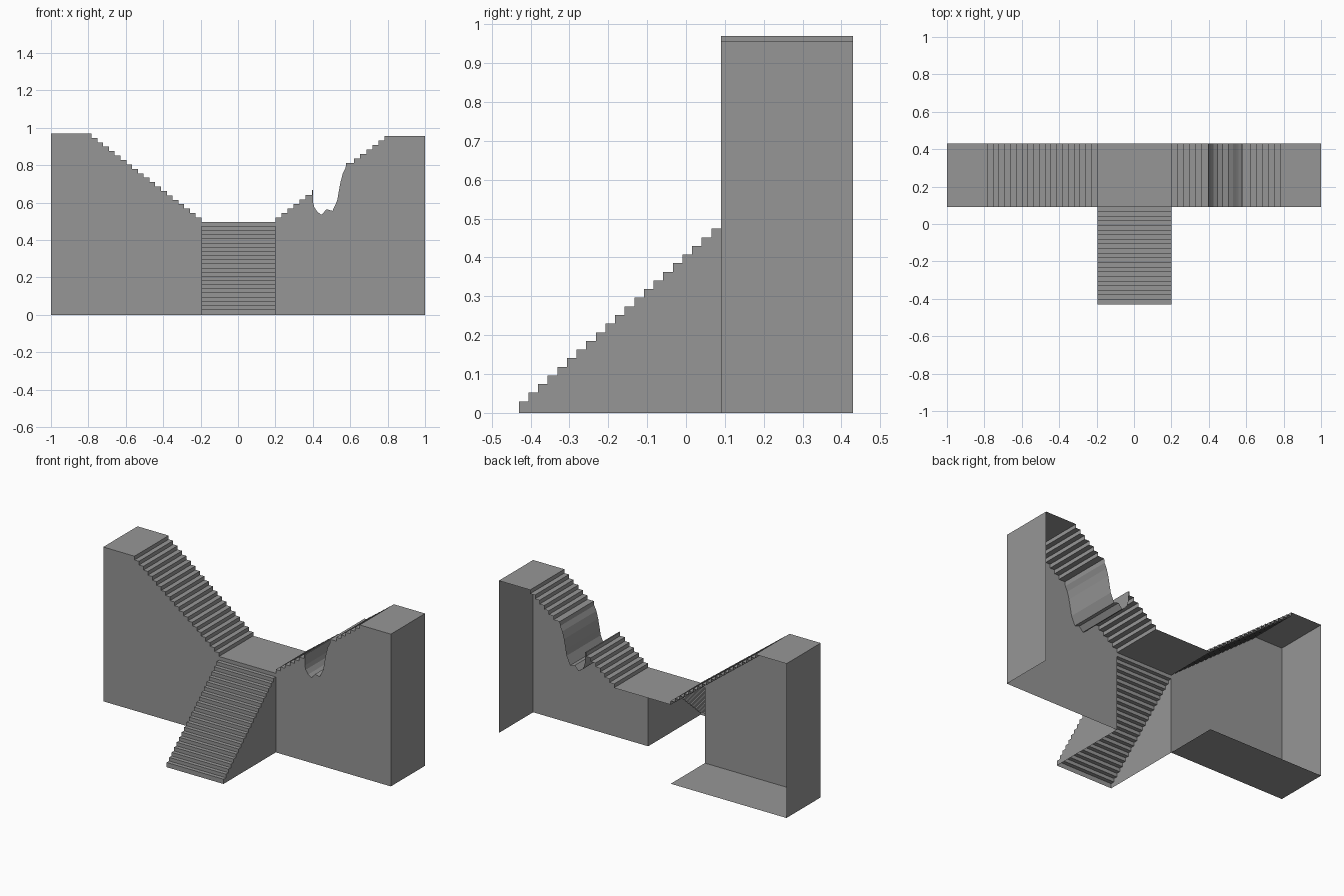
import bpy
from mathutils import Vector

cube = bpy.data.objects.get("Cube")
if cube:
    bpy.data.objects.remove(cube, do_unlink=True)

stone = bpy.data.materials.new("grey_stone")
stone.use_nodes = True
GREY = (0.305, 0.305, 0.305, 1)
stone.diffuse_color = GREY
stone.node_tree.nodes["Principled BSDF"].inputs["Base Color"].default_value = GREY

FRONT, BACK = 0.09, 0.43          # depth of the main wall
STAIR_L, STAIR_R = -0.195, 0.2    # sides of the front flight
LANDING = 0.497
HIGH, LOW = 0.97, 0.957           # tops of the two towers
EDGE_L, EDGE_R = -0.783, 0.783    # inner edges of the towers
DEPTH = Vector((0, BACK - FRONT, 0))


def add(name, verts, faces):
    mesh = bpy.data.meshes.new(name)
    mesh.from_pydata(verts, [], faces)
    mesh.materials.append(stone)
    ob = bpy.data.objects.new(name, mesh)
    bpy.context.collection.objects.link(ob)


def ribbon(name, path, sweep):
    """Sweep an open path sideways into a thin sheet."""
    n = len(path)
    verts = list(path) + [p + sweep for p in path]
    add(name, verts, [(i, i + 1, n + i + 1, n + i) for i in range(n - 1)])


def wall(name, path, flip=False):
    """Fill the area between a path and the ground."""
    a, b = path[0], path[-1]
    verts = [Vector((a.x, a.y, 0)), Vector((b.x, b.y, 0))] + list(reversed(path))
    order = list(range(len(verts)))
    add(name, verts, [order[::-1] if flip else order])


def steps(start, end, z0, z1, treads):
    """Stepped profile: each riser is followed by its tread; ends on a tread."""
    run, rise = (end - start) / treads, (z1 - z0) / treads
    pts = [(start, z0)]
    for i in range(treads):
        z = z0 + rise * (i + 1)
        pts += [(start + run * i, z), (start + run * (i + 1), z)]
    return pts


def along_x(pts):
    return [Vector((x, FRONT, z)) for x, z in pts]


# Right-hand profile: tower, then a flight down to the landing
rise = (HIGH - LANDING) / 20
down = steps(-STAIR_L, -EDGE_L, LANDING, HIGH - rise, 19)
west = along_x([(-1, HIGH), (EDGE_L, HIGH)] + [(-x, z) for x, z in reversed(down)])

# Left-hand profile: flight with a broken bite, then tower
up = steps(STAIR_R, EDGE_R, LANDING, LOW - 0.0242, 18)
bite = [(0.402, 0.60), (0.408, 0.575), (0.425, 0.55), (0.447, 0.535),
        (0.473, 0.565), (0.505, 0.556), (0.53, 0.61), (0.537, 0.65),
        (0.548, 0.71), (0.56, 0.755), (0.575, 0.785)]
before = [p for p in up if p[0] < 0.402]
after = [p for p in up if p[0] > 0.58 and p[1] > 0.79]
east = along_x(before + [(0.402, before[-1][1])] + bite
               + [(0.578, after[0][1])] + after + [(EDGE_R, LOW), (1, LOW)])

for side, path in (("right", west), ("left", east)):
    ribbon(side + "_flight_and_tower_top", path, DEPTH)
    wall(side + "_front_wall", path)

# Landing between the flights
ribbon("landing", along_x([(STAIR_L, LANDING), (STAIR_R, LANDING)]), DEPTH)

# End walls of the towers
ribbon("right_end_wall", along_x([(-1, 0), (-1, HIGH)]), DEPTH)
ribbon("left_end_wall", along_x([(1, LOW), (1, 0)]), DEPTH)

# Floor under the right-hand block only
ribbon("right_floor", along_x([(STAIR_L, 0), (-1, 0)]), DEPTH)

# Front flight, hollow underneath, with two side walls
profile = [(-0.43, 0)] + steps(-0.43, FRONT, 0.0075, 0.474, 21)[1:]
flight = [Vector((STAIR_R, y, z)) for y, z in profile]
shift = Vector((STAIR_L - STAIR_R, 0, 0))
ribbon("front_flight", flight + [Vector((STAIR_R, FRONT, LANDING))], shift)
wall("front_flight_left_side", flight[1:])
wall("front_flight_right_side", [p + shift for p in flight[1:]], flip=True)
